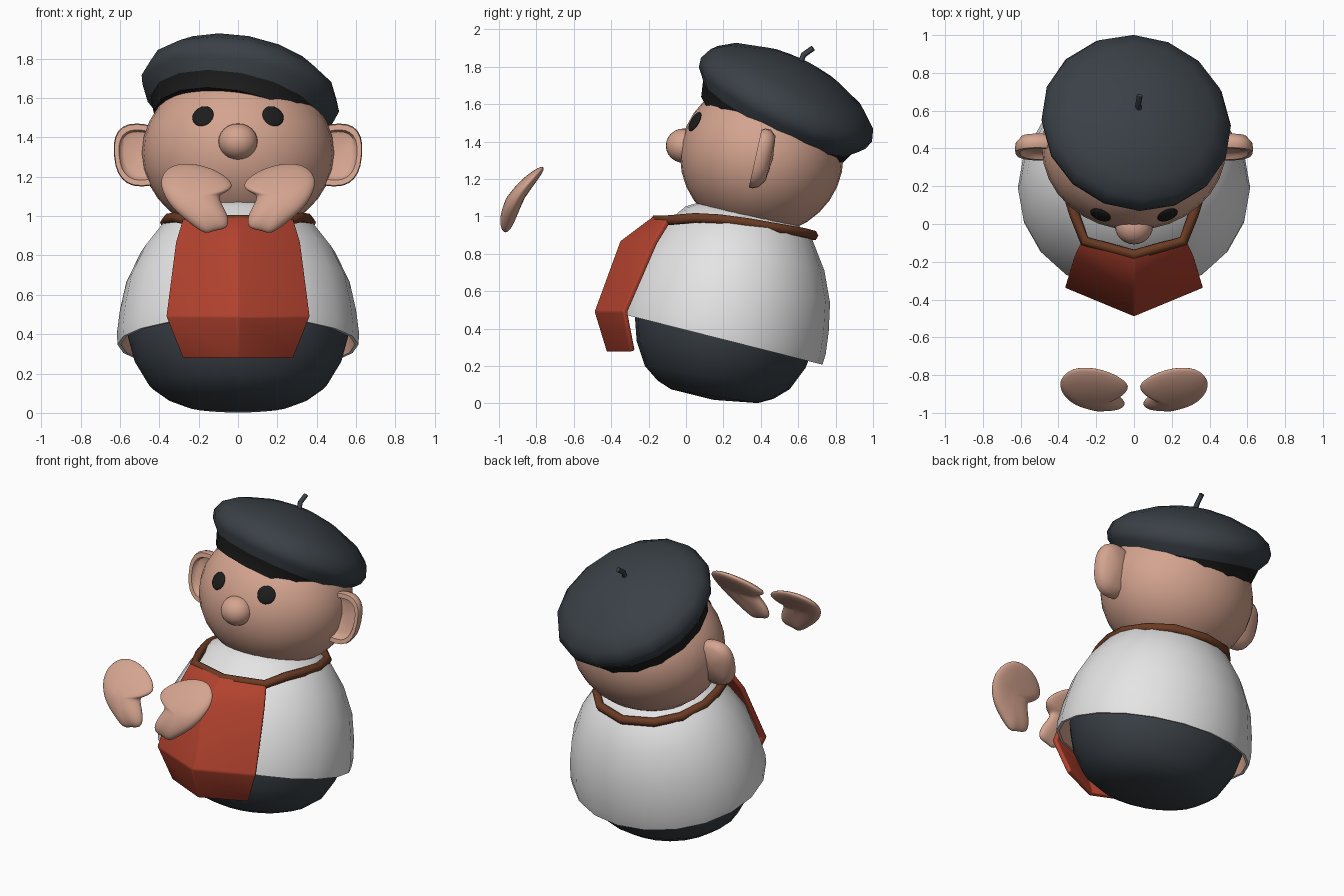
import bpy, bmesh, math
from mathutils import Vector, Matrix

if "Cube" in bpy.data.objects:
    bpy.data.objects.remove(bpy.data.objects["Cube"])


def material(name, rgb):
    m = bpy.data.materials.new(name)
    m.diffuse_color = (*rgb, 1)
    m.use_nodes = True
    m.node_tree.nodes["Principled BSDF"].inputs["Base Color"].default_value = m.diffuse_color
    return m


skin = material("skin", (0.66, 0.37, 0.275))
red = material("apron red", (0.45, 0.055, 0.028))
white = material("shirt white", (0.78, 0.78, 0.78))
slate = material("dark slate", (0.042, 0.052, 0.062))
black = material("black", (0.012, 0.012, 0.012))
brown = material("strap brown", (0.15, 0.045, 0.018))


def finish(name, bm, mats, angle=45):
    """Turn a bmesh into a smooth shaded object."""
    bmesh.ops.recalc_face_normals(bm, faces=bm.faces)
    me = bpy.data.meshes.new(name)
    bm.to_mesh(me)
    bm.free()
    for m in mats:
        me.materials.append(m)
    ob = bpy.data.objects.new(name, me)
    bpy.context.collection.objects.link(ob)
    bpy.ops.object.select_all(action='DESELECT')
    ob.select_set(True)
    bpy.context.view_layer.objects.active = ob
    bpy.ops.object.shade_smooth_by_angle(angle=math.radians(angle))
    return ob


def loft(name, rings, mats, bands=None, angle=45):
    """Skin closed rings; a ring of one point is a pole."""
    bm = bmesh.new()
    rows = [[bm.verts.new(p) for p in ring] for ring in rings]
    for k, (a, b) in enumerate(zip(rows, rows[1:])):
        n = max(len(a), len(b))
        for i in range(n):
            j = (i + 1) % n
            if len(a) == 1:
                f = bm.faces.new((a[0], b[i], b[j]))
            elif len(b) == 1:
                f = bm.faces.new((a[i], a[j], b[0]))
            else:
                f = bm.faces.new((a[i], a[j], b[j], b[i]))
            f.material_index = bands[k] if bands else 0
    return finish(name, bm, mats, angle)


def lathe(name, profile, seg, mats, matrix, bands=None, angle=45):
    rings = []
    for r, h in profile:
        n = seg if r > 0 else 1
        rings.append([matrix @ Vector((r * math.cos(2 * math.pi * i / n), r * math.sin(2 * math.pi * i / n), h))
                      for i in range(n)])
    return loft(name, rings, mats, bands, angle)


def ball(name, loc, radii, mat, normal=(0, 0, 1), seg=32):
    bm = bmesh.new()
    m = (Matrix.Translation(loc) @ Vector(normal).to_track_quat('Z', 'Y').to_matrix().to_4x4()
         @ Matrix.Diagonal((*radii, 1)))
    bmesh.ops.create_uvsphere(bm, u_segments=seg, v_segments=seg // 2, radius=1, matrix=m)
    return finish(name, bm, [mat])


def tube(name, pts, radius, mat, cyclic=False):
    cu = bpy.data.curves.new(name, 'CURVE')
    cu.dimensions = '3D'
    cu.bevel_depth = radius
    cu.bevel_resolution = 1
    cu.use_fill_caps = True
    sp = cu.splines.new('POLY')
    sp.points.add(len(pts) - 1)
    for p, co in zip(sp.points, pts):
        p.co = (*co, 1)
    sp.use_cyclic_u = cyclic
    cu.materials.append(mat)
    ob = bpy.data.objects.new(name, cu)
    bpy.context.collection.objects.link(ob)
    return ob


def tilted(loc, degrees, ry):
    return (Matrix.Translation(loc) @ Matrix.Rotation(math.radians(-degrees), 4, 'X')
            @ Matrix.Diagonal((1, ry, 1, 1)))


# Trousers: rounded bowl leaning back
lathe("trousers", [(0, -.325), (.27, -.305), (.36, -.27), (.45, -.205), (.525, -.08), (.56, .05),
                   (.565, .16), (0, .2)], 24, [slate], tilted((0, .2, .34), 9, .87))

# Shirt: dome with a skin coloured lining inside the hem
lathe("shirt", [(.54, .35), (.58, .18), (.595, .0), (.612, .0), (.615, .06), (.60, .18), (.567, .33),
                (.49, .49), (.375, .64), (.25, .71), (0, .74)], 20, [white, skin],
      tilted((0, .178, .347), 14.2, .93), [1, 1] + [0] * 8)

# Head, nose and eyes
HC, HR = Vector((0, .405, 1.32)), Vector((.488, .437, .42))
ball("head", HC, HR, skin)
ball("nose", (0, -.012, 1.378), (.1, .096, .092), skin, seg=24)
for s in (-1, 1):
    x, z = s * .178, 1.507
    q = 1 - (x / HR.x) ** 2 - ((z - HC.z) / HR.z) ** 2
    y = HC.y - HR.y * math.sqrt(q)
    nrm = Vector((x / HR.x ** 2, (y - HC.y) / HR.y ** 2, (z - HC.z) / HR.z ** 2))
    ball("eye_" + ("left" if s < 0 else "right"), (x, y, z), (.057, .057, .014), black, nrm, 20)


# Ears: dished front with a rim, domed back
def spow(v, e):
    return math.copysign(abs(v) ** e, v)


for s in (-1, 1):
    rings = []
    for scale, depth in [(0, .035), (.6, .032), (.74, .022), (.8, 0), (.97, 0), (1, .02), (.96, .05),
                         (.75, .082), (0, .095)]:
        ring = []
        for i in range(24 if scale else 1):
            a = 2 * math.pi * i / 24
            dx, dz = .13 * scale * spow(math.cos(a), .8), .16 * scale * spow(math.sin(a), .8)
            ring.append((s * (.5 + dx + .08 * dz), .37 + .22 * dz + depth, 1.31 + dz))
        rings.append(ring)
    loft("ear_" + ("left" if s < 0 else "right"), rings, [skin])

# Beret with dark band and stalk
hat = (Matrix.Translation((.003, .515, 1.58))
       @ Vector((.2, .5, 1)).to_track_quat('Z', 'Y').to_matrix().to_4x4())
lathe("beret", [(.36, -.135), (.415, -.14), (.445, -.055), (.497, 0), (.51, .05), (.485, .115), (.40, .18),
                (.23, .243), (.1, .268), (0, .275)], 16, [slate, black], hat, [1, 1] + [0] * 7)
tube("beret_stalk", [(.03, .6, 1.80), (.022, .63, 1.865), (.03, .68, 1.9)], .016, slate)

# Apron: folded panel with a centre ridge
bm = bmesh.new()
rows = []
for w, z, ys, yc in [(.275, .985, -.09, -.17), (.312, .86, -.165, -.34), (.36, .49, -.325, -.475),
                     (.275, .28, -.285, -.41)]:
    rows.append([bm.verts.new((x, y, z)) for x, y in [(-w, ys), (0, yc), (w, ys)]])
for a, b in zip(rows, rows[1:]):
    for i in range(2):
        bm.faces.new((a[i], b[i], b[i + 1], a[i + 1]))
apron = finish("apron", bm, [red], 30)
mod = apron.modifiers.new("thickness", 'SOLIDIFY')
mod.thickness, mod.offset = .03, 0
mod = apron.modifiers.new("soft_edge", 'BEVEL')
mod.width, mod.segments = .008, 2

# Neck strap and the trim on the apron's top edge
half = [(.2, .625, .913), (.315, .5, .935), (.368, .33, .965), (.355, .18, .985), (.315, .05, .992),
        (.262, -.09, .98)]
strap = [(0, .68, .898)] + half + [(0, -.163, .98)] + [(-x, y, z) for x, y, z in reversed(half)]
tube("neck_strap", strap, .028, brown, True)

# Floating mitten hands: inflated outline bent along its height
outline = [(.02, 1.155), (.07, 1.205), (.135, 1.24), (.22, 1.265), (.33, 1.265), (.395, 1.2), (.385, 1.125),
           (.335, 1.04), (.25, .97), (.165, .905), (.13, .93), (.05, .935), (.05, 1.0), (.085, 1.06),
           (.105, 1.105), (.06, 1.12)]
bend = [(.90, -.968), (1.0, -.945), (1.1, -.905), (1.18, -.845), (1.27, -.765)]


def bend_y(z):
    for (z0, y0), (z1, y1) in zip(bend, bend[1:]):
        if z <= z1 or z1 == bend[-1][0]:
            return y0 + (y1 - y0) * (z - z0) / (z1 - z0)


for s in (-1, 1):
    rings = []
    for k, t in [(0, -.058), (.5, -.052), (.85, -.036), (1.02, -.01), (1.02, .01), (.85, .03), (.5, .04), (0, .042)]:
        ring = []
        for px, pz in (outline if k else [(.22, 1.1)]):
            x, z = .22 + (px - .22) * k, 1.1 + (pz - 1.1) * k
            ring.append((s * x, bend_y(z) + t, z))
        rings.append(ring)
    hand = loft("hand_" + ("left" if s < 0 else "right"), rings, [skin], angle=180)
    hand.modifiers.new("smooth", 'SUBSURF').levels = 2
    hand.modifiers["smooth"].render_levels = 2
